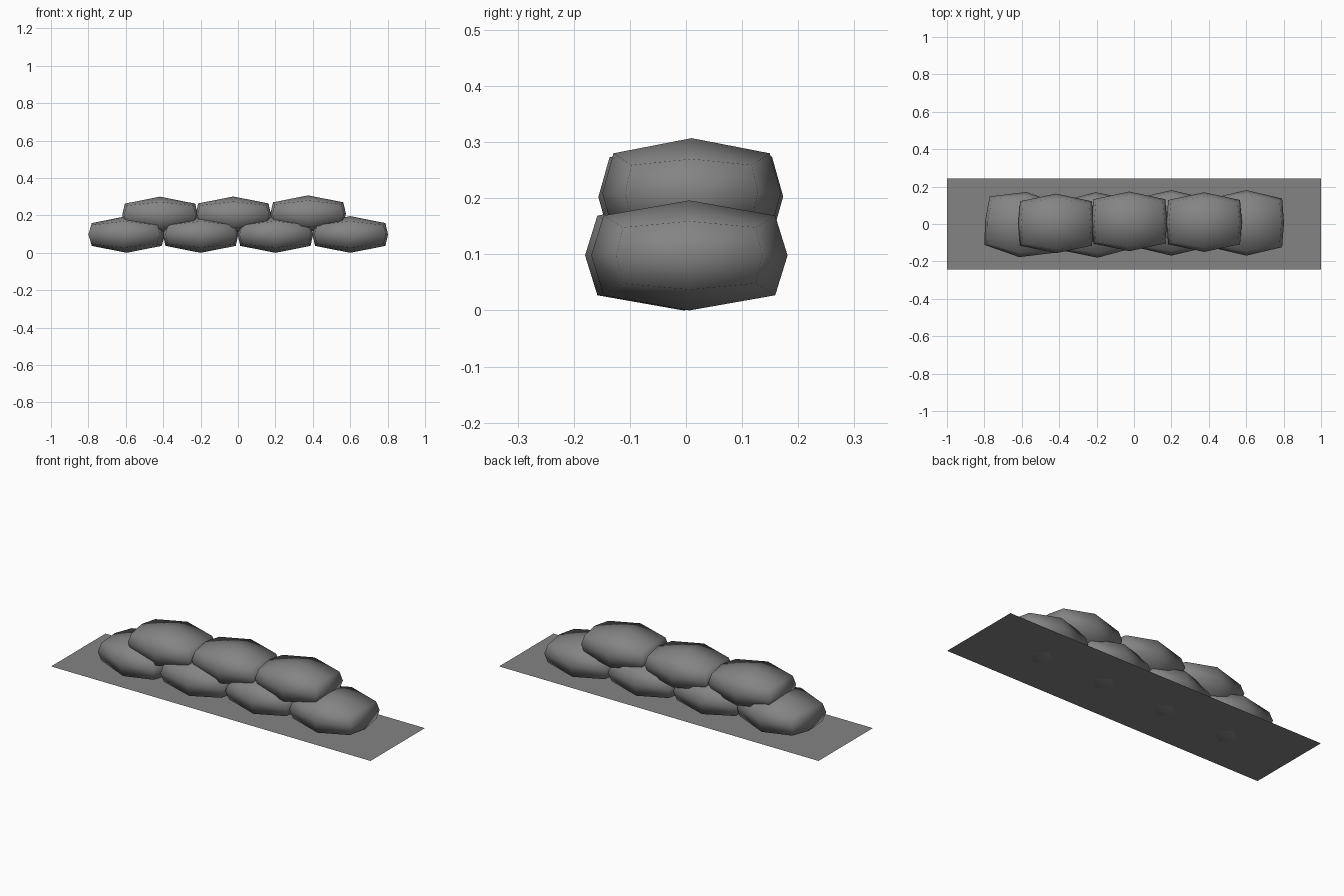
import bpy, bmesh
from itertools import product

if "Cube" in bpy.data.objects:
    bpy.data.objects.remove(bpy.data.objects["Cube"])

grey = bpy.data.materials.new("grey")
grey.diffuse_color = (0.23, 0.23, 0.23, 1)
grey.use_nodes = True
grey.node_tree.nodes["Principled BSDF"].inputs["Base Color"].default_value = grey.diffuse_color

# Half extents of a bag at its face middles, edge middles and corners
SHAPE = {(1, 0, 0): (0.202, 0, 0), (0, 1, 0): (0, 0.175, 0), (0, 0, 1): (0, 0, 0.098),
         (1, 1, 0): (0.192, 0.13, 0), (1, 0, 1): (0.188, 0, 0.061),
         (0, 1, 1): (0, 0.153, 0.071), (1, 1, 1): (0.178, 0.118, 0.05)}


def add_object(name, bm, smooth):
    bmesh.ops.recalc_face_normals(bm, faces=bm.faces)
    mesh = bpy.data.meshes.new(name)
    for f in bm.faces:
        f.smooth = smooth
    bm.to_mesh(mesh)
    bm.free()
    mesh.materials.append(grey)
    obj = bpy.data.objects.new(name, mesh)
    bpy.context.collection.objects.link(obj)
    return obj


def sandbag(name, loc, angle=0.0, depth=1.0):
    """Pillow made from a box with two by two faces on each side."""
    bm = bmesh.new()
    verts = {}
    for key in product((-1, 0, 1), repeat=3):
        if any(key):
            size = SHAPE[tuple(abs(k) for k in key)]
            verts[key] = bm.verts.new([k * s for k, s in zip(key, size)])
    # Each face middle joins one corner through two edge middles
    for axis, side in product(range(3), (-1, 1)):
        for a, b in product((-1, 1), repeat=2):
            def at(u, v):
                key = [u, v]
                key.insert(axis, side)
                return verts[tuple(key)]
            bm.faces.new([at(0, 0), at(a, 0), at(a, b), at(0, b)])
    obj = add_object(name, bm, True)
    obj.location = loc
    obj.rotation_euler.z = angle
    obj.scale.y = depth


# Lower row
for i, (x, y, angle) in enumerate([(-0.595, -0.003, -0.11), (-0.2, -0.005, 0.03),
                                   (0.2, 0.006, 0), (0.6, 0.006, 0)]):
    sandbag(f"lower_bag_{i + 1}", (x, y, 0.098), angle)

# Upper row, resting over the gaps
for i, (x, y, z) in enumerate([(-0.417, 0.003, 0.202), (-0.025, 0.014, 0.203),
                               (0.375, 0.01, 0.209)]):
    sandbag(f"upper_bag_{i + 1}", (x, y, z), 0, 0.91)

# Flat ground sheet
bm = bmesh.new()
bm.faces.new([bm.verts.new(p) for p in ((-1, -0.243, 0.011), (1, -0.243, 0.011),
                                        (1, 0.243, 0.011), (-1, 0.243, 0.011))])
add_object("base_sheet", bm, False)
